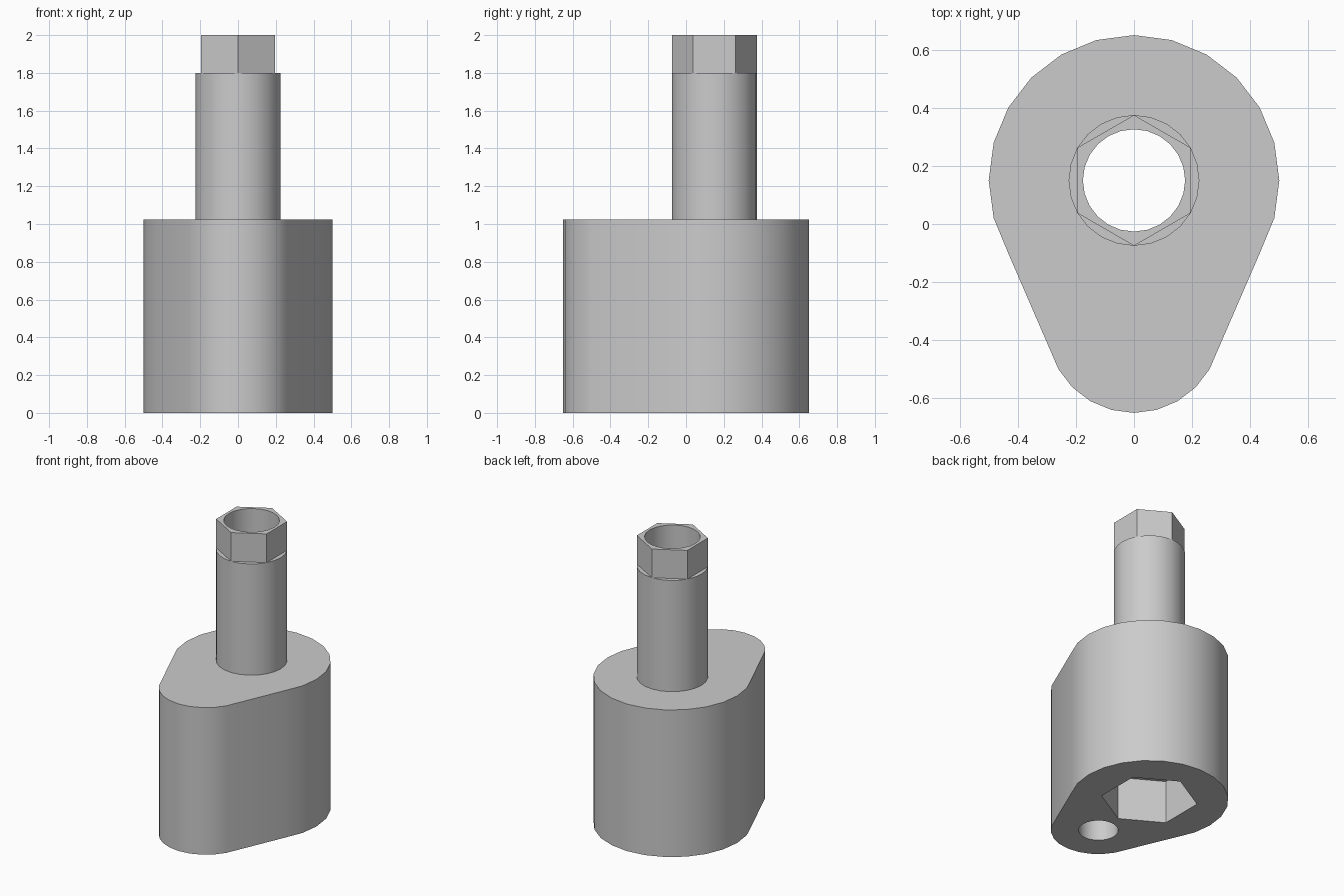
import bpy
import bmesh
from math import cos, sin, radians

cube = bpy.data.objects.get("Cube")
if cube:
    bpy.data.objects.remove(cube, do_unlink=True)

AXIS_Y = 0.15      # centre of the shaft and the wide end
PIN_Y = -0.35      # centre of the narrow end
BODY_TOP, SHAFT_TOP, TIP_TOP = 1.025, 1.8, 2.0

grey = bpy.data.materials.new("plain grey")
grey.use_nodes = True
grey.diffuse_color = (0.6, 0.6, 0.6, 1)
grey.node_tree.nodes["Principled BSDF"].inputs["Base Color"].default_value = (0.6, 0.6, 0.6, 1)


def arc(radius, cy, start, end, step=15):
    """Points on an arc around (0, cy), angles in degrees."""
    return [(radius * cos(radians(a)), cy + radius * sin(radians(a)))
            for a in range(start, end, step)]


def prism(name, outline, z0, z1):
    """Extrude a closed outline from z0 to z1."""
    bm = bmesh.new()
    base = bm.faces.new([bm.verts.new((x, y, z0)) for x, y in outline])
    top = bmesh.ops.extrude_face_region(bm, geom=[base])["geom"]
    bmesh.ops.translate(bm, vec=(0, 0, z1 - z0),
                        verts=[v for v in top if isinstance(v, bmesh.types.BMVert)])
    bmesh.ops.recalc_face_normals(bm, faces=bm.faces)
    mesh = bpy.data.meshes.new(name)
    bm.to_mesh(mesh)
    bm.free()
    mesh.materials.append(grey)
    obj = bpy.data.objects.new(name, mesh)
    bpy.context.collection.objects.link(obj)
    return obj


def cut(obj, *cutters):
    """Subtract the cutters and shade the result."""
    bpy.ops.object.select_all(action="DESELECT")
    bpy.context.view_layer.objects.active = obj
    obj.select_set(True)
    for cutter in cutters:
        mod = obj.modifiers.new("cut", "BOOLEAN")
        mod.operation, mod.solver, mod.object = "DIFFERENCE", "EXACT", cutter
        bpy.ops.object.modifier_apply(modifier=mod.name)
    bpy.ops.object.shade_smooth_by_angle(angle=radians(35))


# Outlines
teardrop = arc(0.5, AXIS_Y, -30, 211) + arc(0.3, PIN_Y, 210, 331)
round_shaft = arc(0.225, AXIS_Y, 0, 360)
hex_tip = arc(0.225, AXIS_Y, 30, 390, 60)

# Solid parts
body = prism("body", teardrop, 0, BODY_TOP)
shaft = prism("shaft", round_shaft, BODY_TOP, SHAFT_TOP)
tip = prism("hex_tip", hex_tip, SHAFT_TOP, TIP_TOP)

# Cutters: through bore, hex socket and blind pin hole underneath
bore = prism("bore_cutter", arc(0.176, AXIS_Y, 0, 360), -0.2, 2.2)
socket = prism("socket_cutter", arc(0.305, AXIS_Y, 30, 390, 60), -0.1, 0.3)
pin_hole = prism("pin_hole_cutter", arc(0.125, PIN_Y, 0, 360), -0.1, 0.3)

cut(body, bore, socket, pin_hole)
cut(shaft, bore)
cut(tip, bore)

for cutter in (bore, socket, pin_hole):
    bpy.data.objects.remove(cutter, do_unlink=True)
